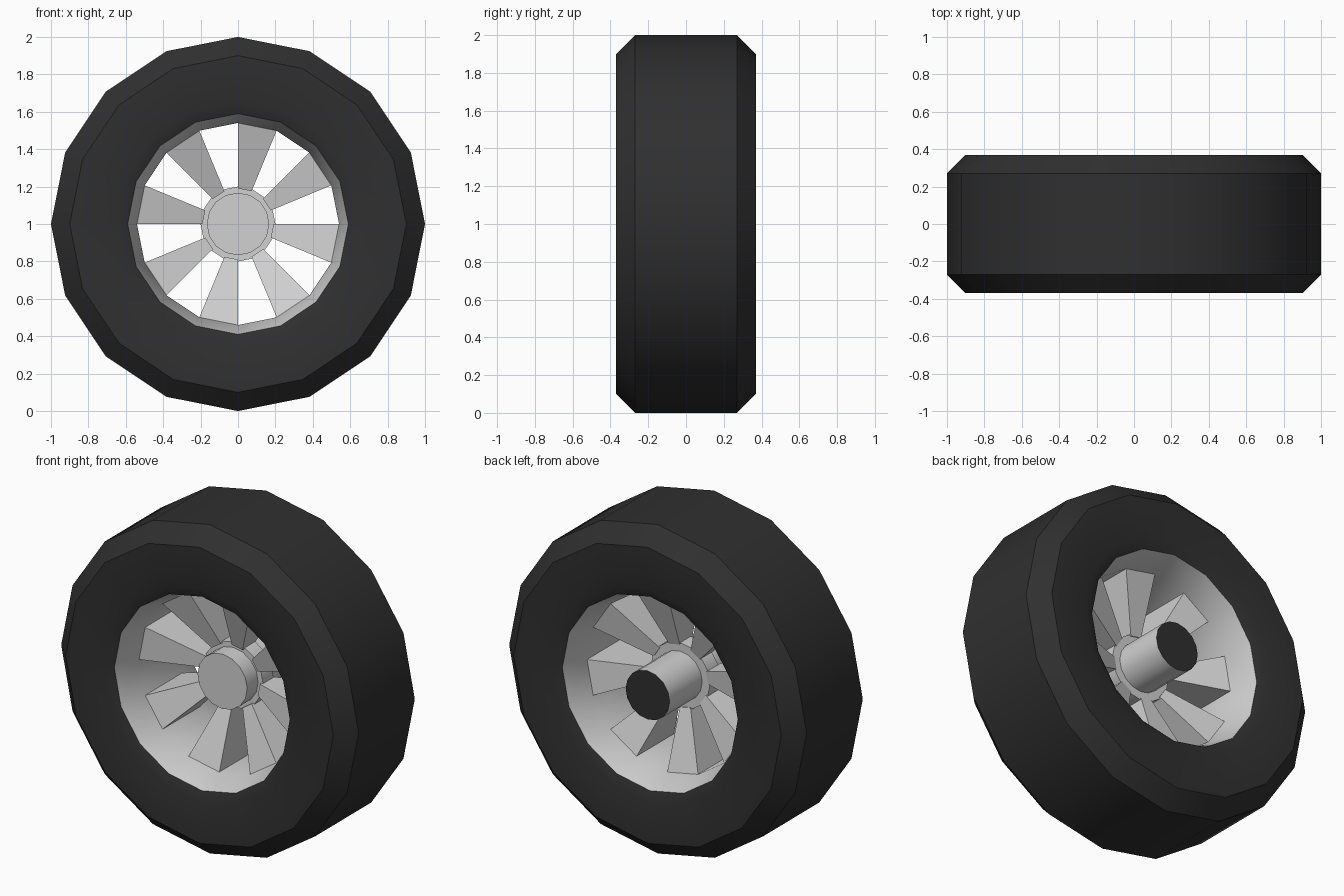
import bpy, bmesh, math

SIDES = 16
STEP = 2 * math.pi / SIDES

if "Cube" in bpy.data.objects:
    bpy.data.objects.remove(bpy.data.objects["Cube"], do_unlink=True)


def material(name, value):
    m = bpy.data.materials.new(name)
    m.use_nodes = True
    color = (value, value, value, 1)
    m.diffuse_color = color
    m.node_tree.nodes["Principled BSDF"].inputs["Base Color"].default_value = color
    return m


rubber = material("black rubber", 0.029)
metal = material("light grey metal", 0.64)


def point(r, y, angle):
    """Point around the axle, angle measured clockwise from the top."""
    return (r * math.sin(angle), y, 1 + r * math.cos(angle))


def finish(bm, name, mats, smooth):
    bmesh.ops.recalc_face_normals(bm, faces=bm.faces)
    mesh = bpy.data.meshes.new(name)
    bm.to_mesh(mesh)
    bm.free()
    for m in mats:
        mesh.materials.append(m)
    obj = bpy.data.objects.new(name, mesh)
    bpy.context.collection.objects.link(obj)
    if smooth:
        bpy.ops.object.select_all(action="DESELECT")
        obj.select_set(True)
        bpy.context.view_layer.objects.active = obj
        bpy.ops.object.shade_smooth_by_angle(angle=math.radians(25))
    return obj


def lathe(name, profile, mats, closed=False):
    """Spin (radius, y) pairs; open profiles get flat end caps."""
    bm = bmesh.new()
    rings = [[bm.verts.new(point(r, y, i * STEP)) for i in range(SIDES)]
             for r, y in profile]
    pairs = list(zip(rings, rings[1:]))
    if closed:
        pairs.append((rings[-1], rings[0]))
    for a, b in pairs:
        for i in range(SIDES):
            j = (i + 1) % SIDES
            bm.faces.new((a[i], a[j], b[j], b[i]))
    if not closed:
        bm.faces.new(rings[0])
        bm.faces.new(rings[-1]).material_index = len(mats) - 1
    return finish(bm, name, mats, True)


def mirrored(half):
    return half + [(r, -y) for r, y in reversed(half)]


# Tyre with chamfered shoulders and a bevelled inner lip
lathe("tyre", mirrored([(0.59, -0.345), (0.65, -0.37), (0.9, -0.37), (1, -0.27)]),
      [rubber], closed=True)

# Rim barrel, narrowing towards the middle
lathe("rim", mirrored([(0.59, -0.345), (0.54, -0.18)]), [metal], closed=True)

# Hub: flange, front cap and rear axle with a dark end
lathe("hub_flange", [(0.2, -0.045), (0.2, 0.055)], [metal])
lathe("hub_cap", [(0.167, -0.15), (0.167, 0)], [metal])
lathe("axle", [(0.148, 0), (0.148, 0.368)], [metal, rubber])

# Eight wedge spokes, deeper at the rim than at the hub
bm = bmesh.new()
for k in range(0, SIDES, 2):
    sides = []
    for angle in (k * STEP, (k + 1) * STEP):
        sides.append([bm.verts.new(point(r, y, angle)) for r, y in
                      ((0.19, -0.06), (0.542, -0.18), (0.542, 0.18), (0.19, 0.06))])
    a, b = sides
    bm.faces.new(a)
    bm.faces.new(b)
    for i in range(4):
        j = (i + 1) % 4
        bm.faces.new((a[i], a[j], b[j], b[i]))
finish(bm, "spokes", [metal], False)
